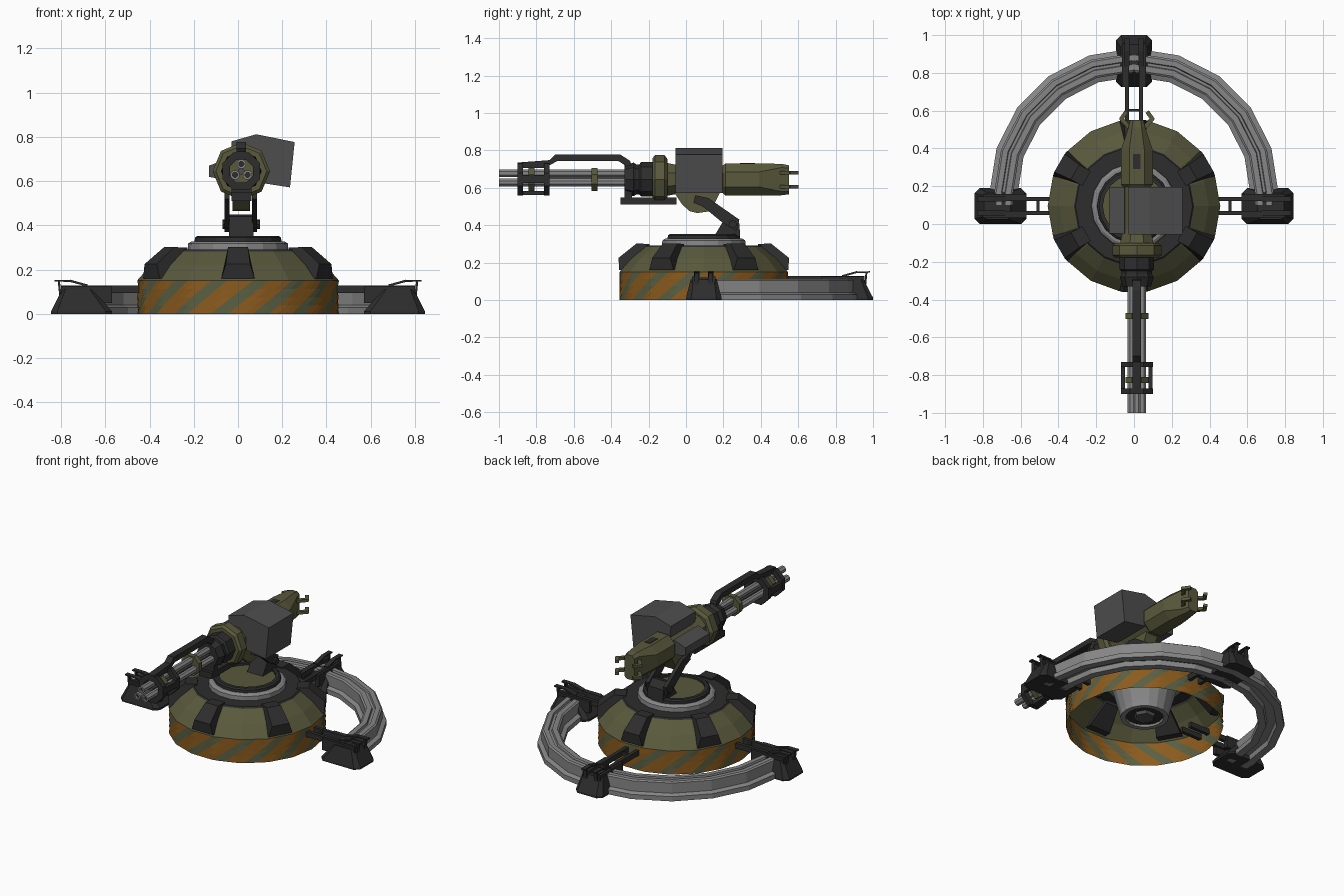
import bpy, bmesh, math
from mathutils import Matrix, Vector

if "Cube" in bpy.data.objects:
    bpy.data.objects.remove(bpy.data.objects["Cube"])

def mat(name, *c):
    m = bpy.data.materials.new(name)
    m.diffuse_color = (*c, 1)
    m.use_nodes = True
    m.node_tree.nodes["Principled BSDF"].inputs["Base Color"].default_value = m.diffuse_color
    return m

OLIVE = mat("olive", .1, .1, .046)
ORANGE = mat("orange stripe", .26, .105, .013)
SAGE = mat("grey green", .105, .115, .055)
BLACK = mat("black metal", .026, .026, .026)
GREY = mat("light grey metal", .24, .24, .24)
DARK = mat("dark grey metal", .075, .075, .075)
CY = .095            # y of base centre
GX, GZ = .015, .645  # gun axis

def loft(name, rings, mats, rule=None, caps=True, closed=False, xf=None):
    """Skin a list of equal point rings; rule(i, j) picks the material slot."""
    bm = bmesh.new()
    vs = [[bm.verts.new(p) for p in r] for r in rings]
    if closed:
        vs.append(vs[0])
    n = len(rings[0])
    for i in range(len(vs) - 1):
        for j in range(n):
            k = (j + 1) % n
            f = bm.faces.new((vs[i][j], vs[i][k], vs[i + 1][k], vs[i + 1][j]))
            f.material_index = rule(i, j) if rule else 0
    if caps and not closed:
        bm.faces.new(vs[0])
        bm.faces.new(vs[-1])
    bmesh.ops.recalc_face_normals(bm, faces=bm.faces)
    if xf:
        bm.transform(xf)
    me = bpy.data.meshes.new(name)
    bm.to_mesh(me)
    bm.free()
    for m in (mats if isinstance(mats, list) else [mats]):
        me.materials.append(m)
    ob = bpy.data.objects.new(name, me)
    bpy.context.collection.objects.link(ob)
    return ob

def lathe(name, prof, n, mats, axis='z', c=(0, CY), turn=0, **kw):
    """Revolve (height, radius) points about a z or y axis."""
    rings = []
    for h, r in prof:
        ring = []
        for j in range(n):
            a = 2 * math.pi * j / n + turn
            u, v = c[0] + r * math.cos(a), c[1] + r * math.sin(a)
            ring.append((u, v, h) if axis == 'z' else (u, h, v))
        rings.append(ring)
    return loft(name, rings, mats, **kw)

def prism(name, prof, axis, lo, hi, m, xf=None):
    if axis == 'x':
        rings = [[(t, a, b) for a, b in prof] for t in (lo, hi)]
    else:
        rings = [[(a, t, b) for a, b in prof] for t in (lo, hi)]
    return loft(name, rings, m, xf=xf)

def box(name, x, y, z, m, xf=None):
    return prism(name, [(x[0], z[0]), (x[1], z[0]), (x[1], z[1]), (x[0], z[1])], 'y', *y, m, xf)

def strut(name, p, q, w, h, m, xf=None):
    p, q = Vector(p), Vector(q)
    M = Matrix.Translation(p) @ (q - p).to_track_quat('Y', 'Z').to_matrix().to_4x4()
    return box(name, (-w/2, w/2), (0, (q - p).length), (-h/2, h/2), m, xf @ M if xf else M)

def octo(x0, x1, y0, y1, c):
    return [(x0+c, y0), (x1-c, y0), (x1, y0+c), (x1, y1-c), (x1-c, y1), (x0+c, y1), (x0, y1-c), (x0, y0+c)]

# --- base wall with slanted stripes, lying on an 18-sided prism
R, NS, COLS, LEV = .457, 18, 75, 4
rings = []
for i in range(LEV + 1):
    ring = []
    for j in range(COLS):
        a = 2 * math.pi * j / COLS + .42 * i / LEV
        s = 2 * math.pi / NS
        r = R * math.cos(s / 2) / math.cos(a % s - s / 2)
        ring.append((r * math.cos(a), CY + r * math.sin(a), .15 * i / LEV))
    rings.append(ring)
loft("base_wall", rings, [SAGE, ORANGE], rule=lambda i, j: int(j % 5 < 3), caps=False)

# --- dome shell, black collar, ribs
lathe("dome", [(.15, .457), (.22, .395), (.285, .315)], NS, OLIVE, caps=False)
lathe("dome_collar", [(.28, .32), (.292, .31), (.292, .2)], NS, BLACK, caps=False)
for k in range(6):
    M = Matrix.Translation((0, CY, 0)) @ Matrix.Rotation(math.radians(30 + 60 * k), 4, 'Z')
    prof = [(.4, .16, .075), (.452, .16, .075), (.456, .225, .055), (.36, .302, .045), (.29, .3, .045), (.29, .27, .045)]
    loft(f"dome_rib_{k}", [[(r, s * w, z) for r, z, w in prof] for s in (-1, 1)], BLACK, xf=M)

# --- turntable and hub below
lathe("turntable_ring", [(.28, .228), (.318, .225), (.328, .21), (.328, .185), (.28, .185)], 18, GREY, closed=True)
lathe("turntable_rim", [(.3, .198), (.345, .195), (.352, .185), (.352, .165), (.3, .165)], 18, BLACK, closed=True)
lathe("turntable_disc", [(.3, .17), (.338, .17)], 18, OLIVE)
lathe("hub_cone", [(.29, .2), (.2, .175), (.09, .145), (.06, .14), (.06, .11), (.12, .11)], 18, GREY, caps=False)
lathe("hub_plate", [(.075, .112), (.12, .112)], 18, BLACK)
lathe("hub_gear", [(.055, .06), (.1, .07)], 6, DARK)

# --- half-ring rail with a groove along the top and underside
prof = [(.615, 0), (.615, .03), (.64, .04), (.64, .105), (.65, .112), (.68, .112), (.684, .1), (.698, .1),
        (.702, .112), (.73, .112), (.74, .105), (.74, .04), (.765, .03), (.765, 0), (.72, 0), (.715, .03),
        (.665, .03), (.66, 0)]
rings = [[(r, .1, z) for r, z in prof]]
for k in range(11):
    a = math.radians(18 * k)
    rings.append([(r * math.cos(a), .165 + r * math.sin(a), z) for r, z in prof])
rings.append([(-r, .1, z) for r, z in prof])
loft("half_ring", rings, GREY)

# --- three feet with arms reaching into the base
for side, ang, off in (("right", 0, 0), ("back", 90, .06), ("left", 180, 0)):
    M = Matrix.Translation((0, CY, 0)) @ Matrix.Rotation(math.radians(ang), 4, 'Z')
    F = M @ Matrix.Translation((off, 0, 0))
    lo, hi = octo(.57, .845, -.095, .095, .028), octo(.655, .795, -.07, .07, .015)
    loft(f"{side}_foot", [[(x, y, z) for x, y in o] for o, z in ((lo, 0), (lo, .012), (hi, .11))], BLACK, xf=F)
    for s in (-1, 1):
        y = s * .037
        box(f"{side}_arm", (.31, .8 + off), (y - .011, y + .011), (.095, .128), BLACK, M)
        box(f"{side}_foot_cheek", (.57, .8), (s * .05 - .013, s * .05 + .013), (.05, .125), BLACK, F)
        strut(f"{side}_finger", (.68, y, .128), (.76, y, .15), .028, .01, BLACK, F)
        strut(f"{side}_finger_tip", (.755, y, .149), (.83, y, .15), .028, .008, BLACK, F)
        strut(f"{side}_finger_post", (.81, y, .15), (.803, y, .08), .024, .01, BLACK, F)
    box(f"{side}_arm_link", (.5, .515), (-.03, .03), (.1, .12), BLACK, M)

# --- gun mount
prism("mount_block", [(.15, .34), (.29, .34), (.285, .41), (.25, .45), (.21, .44)], 'x', -.04, .07, BLACK)
for x in (-.05, .075):
    prism("mount_arm", [(.2, .41), (.27, .37), (.285, .43), (.12, .545), (.05, .56), (.04, .52), (.09, .5)], 'x', x - .012, x + .012, BLACK)
lathe("mount_pin", [(-.07, .022), (.1, .022)], 8, BLACK, c=(0, 0),
      xf=Matrix.Translation((0, .25, .405)) @ Matrix.Rotation(math.pi / 2, 4, 'Y'))

# --- gun body
G, T = (GX, GZ), math.pi / 8
def gun(name, prof, n, m, turn=T, **kw):
    return lathe(name, prof, n, m, axis='y', c=G, turn=turn, **kw)

gun("front_flange", [(-.178, .115), (-.165, .13), (-.115, .13), (-.1, .11)], 8, OLIVE, turn=0)
gun("body_core", [(-.1, .095), (-.03, .08), (.2, .08)], 8, OLIVE)
gun("barrel_collar", [(-.33, .075), (-.28, .09), (-.265, .08), (-.25, .08), (-.24, .092), (-.175, .092)], 8, BLACK, turn=0)
prism("keel", [(-.08, .6), (-.02, .51), (.02, .475), (.06, .465), (.13, .475), (.18, .57), (.18, .62)], 'x', GX - .04, GX + .04, OLIVE)
box("under_bar", (-.03, .06), (-.35, -.05), (.51, .548), BLACK)
box("under_bracket", (-.03, .06), (-.33, -.29), (.53, .62), BLACK)
rear = [(.18, .055, .585, .705, .03), (.21, .085, .56, .73, .045), (.39, .085, .56, .73, .045),
        (.51, .045, .56, .728, .02), (.55, .035, .565, .72, .015)]
loft("rear_housing", [[(x, y, z) for x, z in octo(GX - w, GX + w, a, b, c)] for y, w, a, b, c in rear], OLIVE)
box("rear_slot", (GX - .02, GX + .02), (.29, .37), (.7, .733), BLACK)
for s in (-1, 1):
    for z in (.605, .68):
        strut("rear_prong", (GX + s * .03, .5, z), (GX + s * .085, .56, z), .022, .018, OLIVE)
        strut("rear_prong_tip", (GX + s * .085, .552, z), (GX + s * .055, .595, z), .022, .018, OLIVE)

# --- ammunition box
prism("ammo_box", [(-.03, .78), (.082, .812), (.256, .777), (.235, .572), (.12, .59), (-.02, .62)], 'y', -.055, .195, DARK)
prism("left_plate", [(-.132, .62), (-.132, .67), (-.05, .7), (-.03, .6)], 'y', -.05, .195, DARK)

# --- barrels, bands, muzzle cage
for k in range(3):
    a = math.pi / 2 + k * 2 * math.pi / 3
    c = (GX + .033 * math.cos(a), GZ + .033 * math.sin(a))
    lathe(f"barrel_{k}", [(-.96, .012), (-1, .012), (-1, .022), (-.3, .022)], 8, GREY, axis='y', c=c, turn=T)
    lathe(f"bore_{k}", [(-.985, .012), (-.96, .012)], 8, BLACK, axis='y', c=c, turn=T)
gun("barrel_spindle", [(-.9, .015), (-.3, .015)], 8, DARK)
for y in (-.825, -.488):
    gun("barrel_band", [(y - .016, .066), (y + .016, .066)], 8, OLIVE)
for y in (-.9, -.758):
    gun("muzzle_ring", [(y, .092), (y + .028, .092), (y + .028, .056), (y, .056)], 8, BLACK, closed=True)
for k in range(4):
    M = Matrix.Translation((GX, 0, GZ)) @ Matrix.Rotation(k * math.pi / 2, 4, 'Y')
    box("muzzle_bar", (-.02, .02), (-.9, -.73), (.062, .084), BLACK, M)

# --- top rail over the barrels
prism("top_rail", [(-.9, .715), (-.9, .735), (-.73, .748), (-.7, .777), (-.35, .777), (-.3, .745), (-.28, .69),
                   (-.32, .69), (-.325, .72), (-.36, .742), (-.69, .742), (-.73, .72)], 'x', GX - .022, GX + .022, BLACK)
